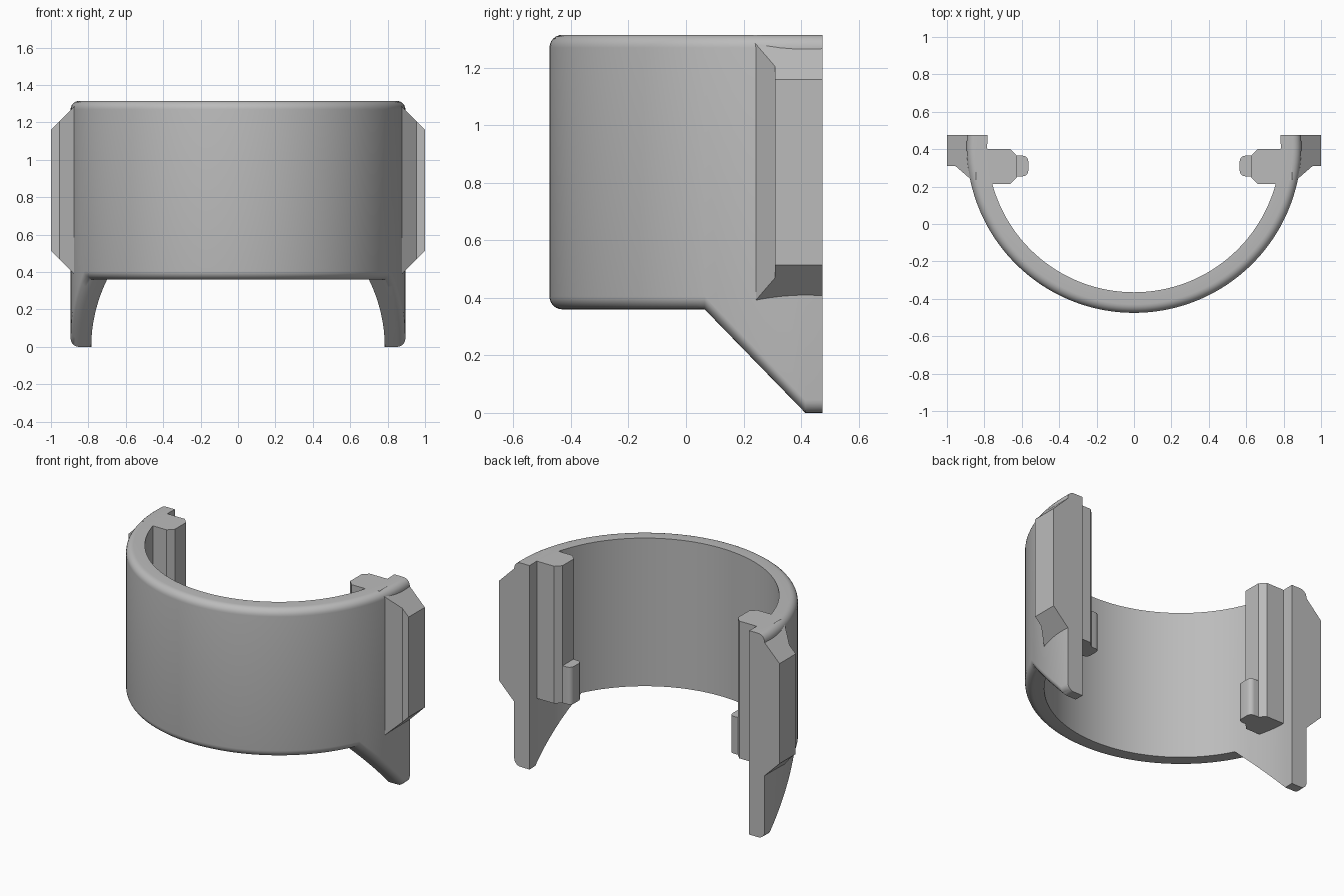
import bpy, bmesh
from math import sin, cos, pi, asin, sqrt, radians
from mathutils import Vector

cube = bpy.data.objects.get("Cube")
if cube:
    bpy.data.objects.remove(cube, do_unlink=True)

grey = bpy.data.materials.new("plain grey")
grey.use_nodes = True
GREY = (0.5, 0.5, 0.5, 1)
grey.diffuse_color = GREY
grey.node_tree.nodes["Principled BSDF"].inputs["Base Color"].default_value = GREY

# Main dimensions
CY, R_OUT, R_IN = 0.42, 0.895, 0.785
TOP, BOTTOM, BACK = 1.315, 0.36, 0.475
SLOPE_FRONT, SLOPE_BACK, FILLET = 0.065, 0.415, 0.045


def finish(name, bm, mirror=False, smooth=False):
    bmesh.ops.recalc_face_normals(bm, faces=bm.faces)
    mesh = bpy.data.meshes.new(name)
    bm.to_mesh(mesh)
    bm.free()
    mesh.materials.append(grey)
    obj = bpy.data.objects.new(name, mesh)
    bpy.context.collection.objects.link(obj)
    if mirror:
        obj.modifiers.new("mirror", "MIRROR").use_clip = False
    if smooth:
        bpy.ops.object.select_all(action="DESELECT")
        obj.select_set(True)
        bpy.context.view_layer.objects.active = obj
        bpy.ops.object.shade_smooth_by_angle(angle=radians(35))
    return obj


def prism(outline, z0, z1):
    bm = bmesh.new()
    face = bm.faces.new([bm.verts.new((x, y, z0)) for x, y in outline])
    up = bmesh.ops.extrude_face_region(bm, geom=[face])["geom"]
    bmesh.ops.translate(bm, vec=(0, 0, z1 - z0),
                        verts=[v for v in up if isinstance(v, bmesh.types.BMVert)])
    return bm


def cut(bm, point, normal):
    # Trim away everything on the normal side and close the opening
    geom = bm.verts[:] + bm.edges[:] + bm.faces[:]
    res = bmesh.ops.bisect_plane(bm, geom=geom, plane_co=point,
                                 plane_no=Vector(normal).normalized(), clear_outer=True)
    edges = [e for e in res["geom_cut"] if isinstance(e, bmesh.types.BMEdge)]
    bmesh.ops.contextual_create(bm, geom=edges)


# Curved shell: radial section with rounded outer rims, lower edge dropping into feet
def lower_edge(y):
    t = (y - SLOPE_FRONT) / (SLOPE_BACK - SLOPE_FRONT)
    return BOTTOM * (1 - min(1, max(0, t)))


STEPS = 6
arc = [(FILLET * (1 - cos(i * pi / 2 / STEPS)), FILLET * (1 - sin(i * pi / 2 / STEPS)))
       for i in range(STEPS + 1)]
section = [(R_IN, 0, False), (R_IN, 0, True)]
section += [(R_OUT - a, b, True) for a, b in reversed(arc)]
section += [(R_OUT - a, b, False) for a, b in arc]

WING, FRONT = 8, 64
wing_y = [SLOPE_FRONT + (SLOPE_BACK - SLOPE_FRONT) * i / WING for i in range(1, WING + 1)] + [BACK]
columns = [(-1, y) for y in reversed(wing_y)]
columns += [(2 * i / FRONT - 1, None) for i in range(FRONT + 1)]
columns += [(1, y) for y in wing_y]


def shell_point(s, y, r, offset, at_top):
    if y is None:
        angle = s * (pi / 2 + asin((SLOPE_FRONT - CY) / r))
        x, y = r * sin(angle), CY - r * cos(angle)
    else:
        x = s * sqrt(r * r - (y - CY) ** 2)
    return (x, y, TOP - offset if at_top else lower_edge(y) + offset)


bm = bmesh.new()
rings = [[bm.verts.new(shell_point(s, y, *p)) for p in section] for s, y in columns]
n = len(section)
for a, b in zip(rings, rings[1:]):
    for i in range(n):
        j = (i + 1) % n
        bm.faces.new((a[i], a[j], b[j], b[i]))
bm.faces.new(rings[0])
bm.faces.new(rings[-1])
finish("curved_shell", bm, smooth=True)

# Side flanges: bevelled blocks on the outside of each end
bm = prism([(0.79, BACK), (1, BACK), (1, 0.31), (0.955, 0.31), (0.868, 0.235), (0.79, 0.235)],
           BOTTOM, TOP)
cut(bm, (1, 0, 1.16), (1, 0, 1))
cut(bm, (1, 0, 0.515), (1, 0, -1))
finish("side_flanges", bm, mirror=True)

# Inner rails: chamfered ribs along the inside of each end
bm = prism([(0.82, 0.40), (0.66, 0.40), (0.625, 0.365), (0.625, 0.25), (0.66, 0.215), (0.80, 0.215)],
           0.43, TOP)
finish("inner_rails", bm, mirror=True)

# Rail pegs: short rounded tabs at the foot of each rail
bm = prism([(0.64, 0.255), (0.64, 0.365), (0.565, 0.365), (0.565, 0.255)], 0.43, 0.67)
corners = [e for e in bm.edges
           if all(v.co.x < 0.6 for v in e.verts) and abs(e.verts[0].co.z - e.verts[1].co.z) > 0.1]
bmesh.ops.bevel(bm, geom=corners, offset=0.03, segments=5, profile=0.5, affect="EDGES")
finish("rail_pegs", bm, mirror=True, smooth=True)
